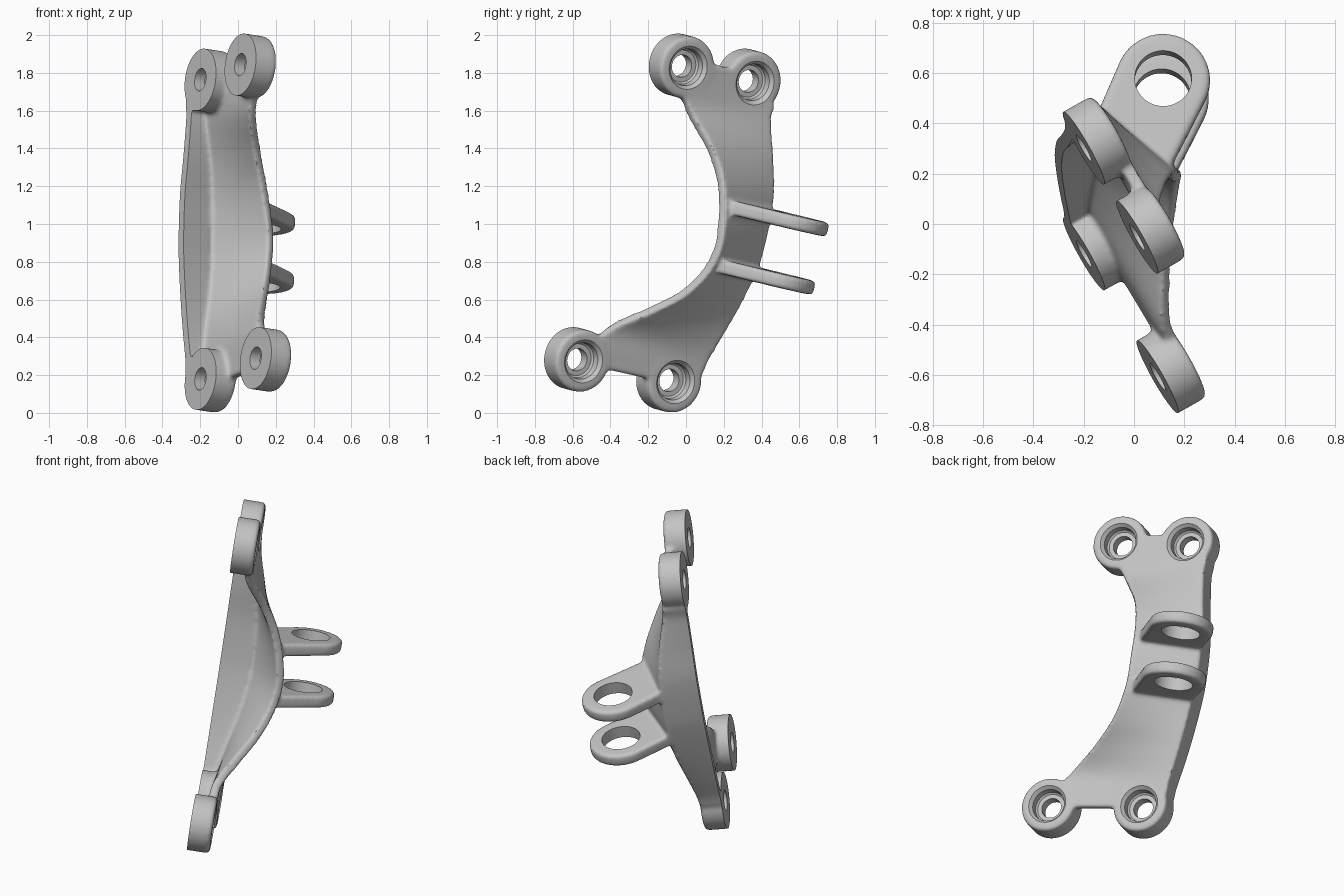
import bpy, bmesh, math
from mathutils import Matrix, Vector

if "Cube" in bpy.data.objects:
    bpy.data.objects.remove(bpy.data.objects["Cube"], do_unlink=True)

# Tilted mounting frame: a across, b along, h away from the mounting plane
N = Vector((0.863, 0.488, -0.129)).normalized()
V = Vector((0.016, 0.229, 0.975))
V = (V - N * V.dot(N)).normalized()
X = V.cross(N)
FRAME = Matrix((X, V, N)).transposed().to_4x4()
FRAME.translation = N * -0.253


def loc(a, b, h):
    return Vector((-a, b, h))


def make_object(name, bm):
    bmesh.ops.recalc_face_normals(bm, faces=bm.faces)
    mesh = bpy.data.meshes.new(name)
    bm.to_mesh(mesh)
    bm.free()
    ob = bpy.data.objects.new(name, mesh)
    bpy.context.collection.objects.link(ob)
    ob.matrix_world = FRAME
    return ob


def apply_modifiers(ob):
    dg = bpy.context.evaluated_depsgraph_get()
    mesh = bpy.data.meshes.new_from_object(ob.evaluated_get(dg))
    ob.modifiers.clear()
    ob.data = mesh


def lathe(bm, a, b, profile, steps=64):
    """Closed solid of revolution about the h direction."""
    rings = []
    for r, h in profile:
        rings.append([bm.verts.new(loc(a + r * math.cos(t), b + r * math.sin(t), h))
                      for t in (math.tau * k / steps for k in range(steps))])
    for lo, hi in zip(rings, rings[1:]):
        for k in range(steps):
            m = (k + 1) % steps
            bm.faces.new((lo[k], lo[m], hi[m], hi[k]))
    bm.faces.new(rings[0])
    bm.faces.new(rings[-1])


def catmull(p, t):
    i = min(int(t), len(p) - 2)
    f = t - i
    p1, p2 = p[i], p[i + 1]
    p0 = p[i - 1] if i else p1 * 2 - p2
    p3 = p[i + 2] if i + 2 < len(p) else p2 * 2 - p1
    return 0.5 * (2 * p1 + (p2 - p0) * f + (2 * p0 - 5 * p1 + 4 * p2 - p3) * f ** 2
                  + (3 * p1 - p0 - 3 * p2 + p3) * f ** 3)


# Rear corner and front edge of the arched web, from top to bottom
rear = [(-.04, 1.83, .13), (-.16, 1.71, .135), (-.168, 1.6, .15), (-.21, 1.4, .195),
        (-.25, 1.2, .22), (-.26, .97, .225), (-.25, .82, .22), (-.215, .62, .195),
        (-.175, .45, .165), (-.135, .3, .14), (-.11, .19, .13), (.0, .13, .13)]
front = [(.4, 1.83, .13), (.42, 1.69, .13), (.335, 1.566, .145), (.209, 1.4, .246),
         (.137, 1.218, .335), (.107, .975, .395), (.119, .786, .382), (.199, .607, .315),
         (.341, .463, .217), (.49, .344, .135), (.6, .22, .13), (.6, .13, .13)]
rear = [Vector(p) for p in rear]
front = [Vector(p) for p in front]

# Web and rear wall as one folded sheet
bm = bmesh.new()
grid = []
for k in range(89):
    t = k / 8
    r, f = catmull(rear, t), catmull(front, t)
    foot = Vector((r.x + max(0, r.z - 0.13) * 0.5, r.y, -0.05))
    row = [foot.lerp(r, j / 5) for j in range(5)] + [r.lerp(f, j / 10) for j in range(11)]
    grid.append([bm.verts.new(loc(*p)) for p in row])
for lo, hi in zip(grid, grid[1:]):
    for j in range(len(lo) - 1):
        bm.faces.new((lo[j], lo[j + 1], hi[j + 1], hi[j]))
mesh = bpy.data.meshes.new("mounting_bracket")
bm.to_mesh(mesh)
bm.free()
bracket = bpy.data.objects.new("mounting_bracket", mesh)
bpy.context.collection.objects.link(bracket)
bracket.matrix_world = FRAME
shell = bracket.modifiers.new("thickness", 'SOLIDIFY')
shell.thickness = 0.052
shell.offset = -1
apply_modifiers(bracket)

# Four bolt pads
bm = bmesh.new()
bm.from_mesh(bracket.data)
pads = [(-.02, 1.783), (.4, 1.783), (.034, .145), (.613, .145)]
for a, b in pads:
    lathe(bm, a, b, [(.166, -.05), (.166, .12), (.156, .132)])

# Two clevis lugs: rounded ends tapering into the web
LUG_A, LUG_H, LUG_R = -.23, .5, .187
for b in (1.116, .799):
    pts = []
    for side, inset in ((-.038, .01), (-.028, 0), (.028, 0), (.038, .01)):
        ring = LUG_R - inset
        for k in range(64):
            t = math.tau * k / 64
            pts.append(bm.verts.new(loc(LUG_A + ring * math.cos(t), b + side,
                                        LUG_H + ring * math.sin(t))))
        for a, h in ((.1, .335), (-.235, .195)):
            pts.append(bm.verts.new(loc(a, b + side, h)))
    res = bmesh.ops.convex_hull(bm, input=pts)
    junk = [g for g in res["geom_interior"] if isinstance(g, bmesh.types.BMVert)]
    bmesh.ops.delete(bm, geom=junk, context='VERTS')
bmesh.ops.recalc_face_normals(bm, faces=bm.faces)
bm.to_mesh(bracket.data)
bm.free()

# Fuse everything and blend the joints
fuse = bracket.modifiers.new("fuse", 'REMESH')
fuse.mode = 'VOXEL'
fuse.voxel_size = 0.0105
blend = bracket.modifiers.new("blend", 'SMOOTH')
blend.factor = 0.5
blend.iterations = 12
apply_modifiers(bracket)

# Cutters: mounting plane, stepped bolt holes, lug bore
bm = bmesh.new()
bmesh.ops.create_cube(bm, size=1, matrix=Matrix.Translation(loc(.2, 1, -.2))
                      @ Matrix.Diagonal((3, 4, .4, 1)))
plane_cutter = make_object("plane_cutter", bm)

bm = bmesh.new()
for a, b in pads:
    lathe(bm, a, b, [(.06, -.1), (.06, .062), (.085, .062), (.095, .072),
                     (.098, .112), (.118, .135), (.118, .2)])
bmesh.ops.create_cone(bm, cap_ends=True, segments=64, radius1=.113, radius2=.113, depth=.6,
                      matrix=Matrix.Translation(loc(LUG_A, .957, LUG_H))
                      @ Matrix.Rotation(math.pi / 2, 4, 'X'))
hole_cutter = make_object("hole_cutter", bm)

for cutter in (plane_cutter, hole_cutter):
    cutter.hide_render = True
    cut = bracket.modifiers.new("cut", 'BOOLEAN')
    cut.operation = 'DIFFERENCE'
    cut.solver = 'EXACT'
    cut.object = cutter
bpy.context.view_layer.update()
apply_modifiers(bracket)
for cutter in (plane_cutter, hole_cutter):
    bpy.data.objects.remove(cutter, do_unlink=True)

# Plain metal finish
metal = bpy.data.materials.new("light_grey_metal")
metal.use_nodes = True
colour = (0.55, 0.55, 0.55, 1)
metal.diffuse_color = colour
metal.node_tree.nodes["Principled BSDF"].inputs["Base Color"].default_value = colour
bracket.data.materials.clear()
bracket.data.materials.append(metal)
for poly in bracket.data.polygons:
    poly.material_index = 0

bpy.ops.object.select_all(action='DESELECT')
bracket.select_set(True)
bpy.context.view_layer.objects.active = bracket
bpy.ops.object.shade_smooth_by_angle(angle=math.radians(35))
